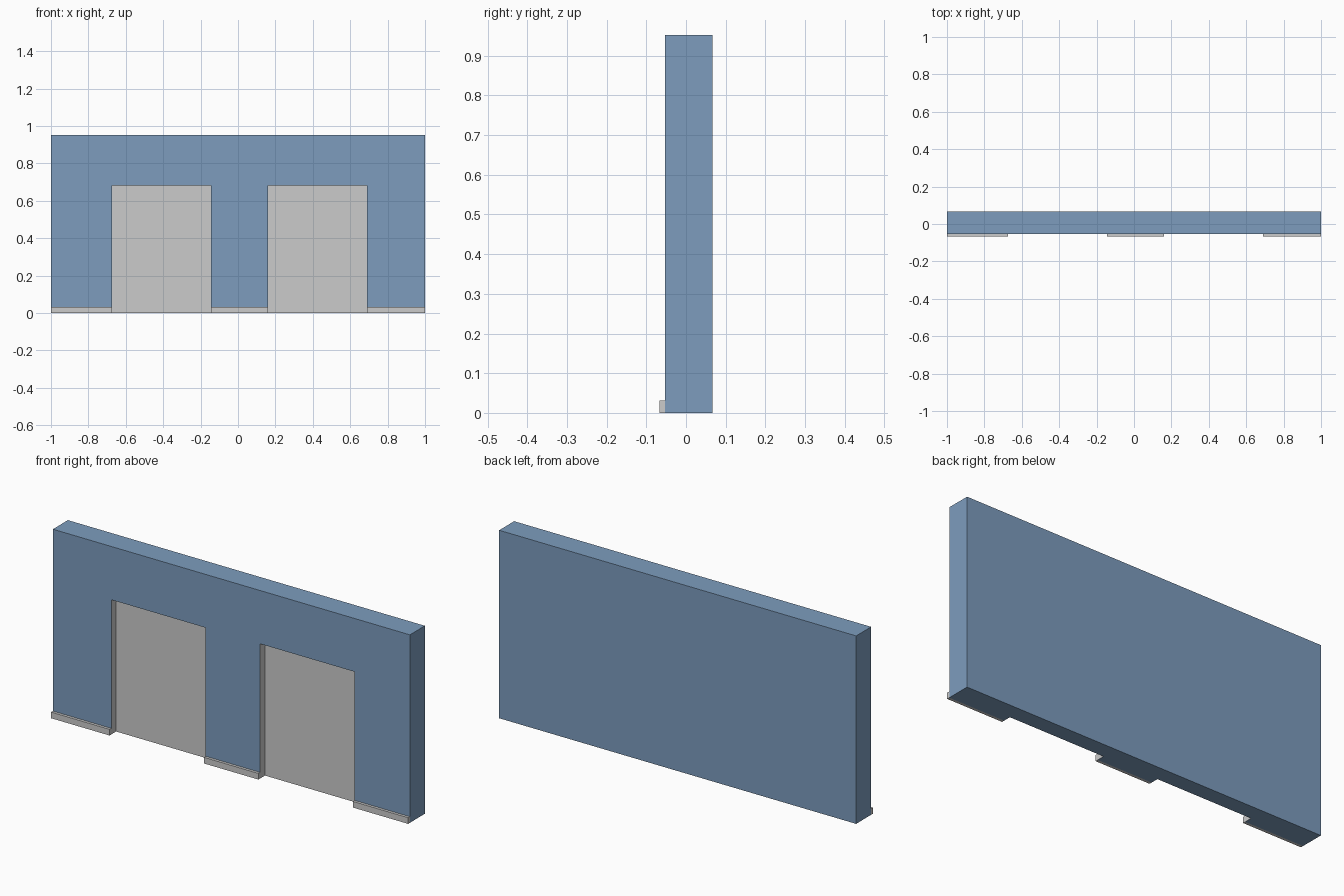
import bpy

if "Cube" in bpy.data.objects:
    bpy.data.objects.remove(bpy.data.objects["Cube"])

FRONT, BACK, TOP = -0.053, 0.067, 0.952
RECESS_Y, RECESS_TOP = -0.014, 0.682
SKIRT_Y, SKIRT_TOP = -0.067, 0.031
RECESSES = [(-0.673, -0.144), (0.161, 0.69)]


def material(name, rgb):
    m = bpy.data.materials.new(name)
    m.diffuse_color = (*rgb, 1.0)
    m.use_nodes = True
    m.node_tree.nodes["Principled BSDF"].inputs["Base Color"].default_value = m.diffuse_color
    return m


def box(name, x, y, z, *mats):
    bpy.ops.mesh.primitive_cube_add(
        size=1, location=[(a + b) / 2 for a, b in (x, y, z)])
    ob = bpy.context.object
    ob.name = name
    ob.scale = [b - a for a, b in (x, y, z)]
    bpy.ops.object.transform_apply(location=True, rotation=False, scale=True)
    for m in mats:
        ob.data.materials.append(m)
    return ob


blue = material("dusty blue paint", (0.205, 0.335, 0.515))
grey = material("light grey", (0.6, 0.6, 0.6))

# Wall slab with two shallow doorway recesses open at the floor
wall = box("wall", (-1, 1), (FRONT, BACK), (0, TOP), blue, grey)
for x in RECESSES:
    cutter = box("recess_cutter", x, (FRONT - 0.1, RECESS_Y), (-0.1, RECESS_TOP), blue)
    cutter.hide_render = True
    mod = wall.modifiers.new("recess", 'BOOLEAN')
    mod.operation = 'DIFFERENCE'
    mod.solver = 'EXACT'
    mod.object = cutter
    bpy.context.view_layer.objects.active = wall
    bpy.ops.object.modifier_apply(modifier=mod.name)
    bpy.data.objects.remove(cutter, do_unlink=True)

# Recess backs and jambs are grey, everything else is blue
for f in wall.data.polygons:
    c = f.center
    inside = (abs(c.x) < 0.99 and FRONT + 0.001 < c.y < RECESS_Y + 0.001
              and 0.001 < c.z < RECESS_TOP + 0.001 )
    f.material_index = 1 if inside else 0

# Skirting boards along the wall between the recesses
edges = [-1] + [v for r in RECESSES for v in r] + [1]
for i in range(0, len(edges), 2):
    box(f"skirting_{i // 2 + 1}", (edges[i], edges[i + 1]),
        (SKIRT_Y, FRONT), (0, SKIRT_TOP), grey)
